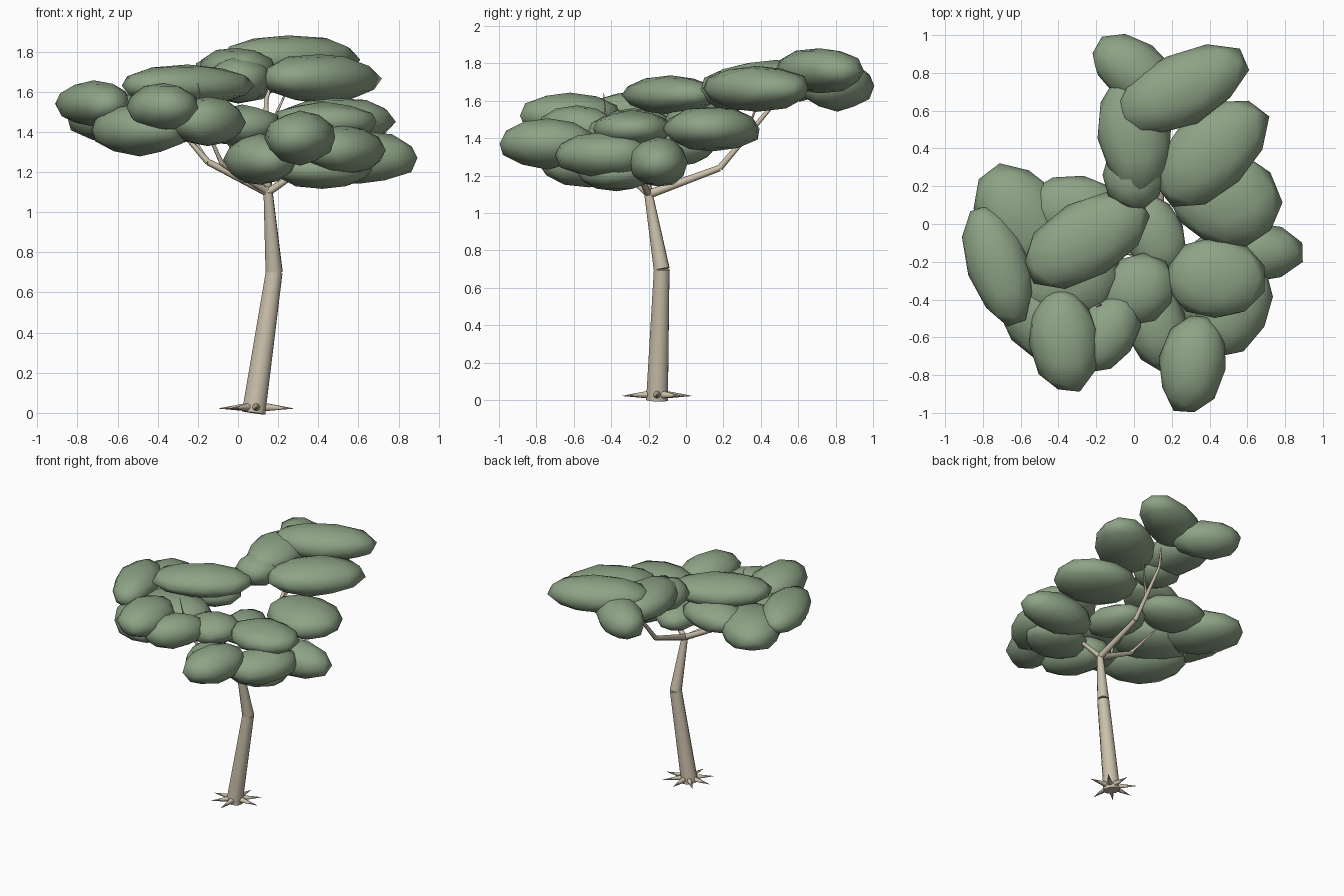
import bpy, bmesh, random
from math import radians, cos, sin
from mathutils import Vector, Matrix

random.seed(4)
if "Cube" in bpy.data.objects:
    bpy.data.objects.remove(bpy.data.objects["Cube"])


def make_material(name, colour):
    mat = bpy.data.materials.new(name)
    mat.use_nodes = True
    mat.diffuse_color = (*colour, 1)
    mat.node_tree.nodes["Principled BSDF"].inputs["Base Color"].default_value = (*colour, 1)
    return mat


leaf_green = make_material("leaf green", (0.27, 0.37, 0.24))
bark_beige = make_material("bark beige", (0.60, 0.53, 0.41))


def finish(name, bm, mat, angle):
    """Turn a bmesh into a named, smooth-shaded object."""
    mesh = bpy.data.meshes.new(name)
    bmesh.ops.recalc_face_normals(bm, faces=bm.faces)
    bm.to_mesh(mesh)
    bm.free()
    mesh.materials.append(mat)
    obj = bpy.data.objects.new(name, mesh)
    bpy.context.collection.objects.link(obj)
    bpy.ops.object.select_all(action="DESELECT")
    obj.select_set(True)
    bpy.context.view_layer.objects.active = obj
    bpy.ops.object.shade_smooth_by_angle(angle=radians(angle))


def add_cone(bm, start, end, r1, r2, sides):
    """Add one tapered round segment between two points."""
    start, end = Vector(start), Vector(end)
    axis = end - start
    turn = axis.to_track_quat("Z", "Y").to_matrix().to_4x4()
    place = Matrix.Translation((start + end) / 2) @ turn
    bmesh.ops.create_cone(bm, cap_ends=True, segments=sides, radius1=r1,
                          radius2=r2, depth=axis.length, matrix=place)


def limb(name, points, radii, sides=8):
    """Chain tapered segments along a bent path."""
    bm = bmesh.new()
    for i in range(len(points) - 1):
        add_cone(bm, points[i], points[i + 1], radii[i], radii[i + 1], sides)
    finish(name, bm, bark_beige, 50)


def leaf_clump(name, centre, half, angle):
    """A flattened, slightly uneven ellipsoid of foliage with coarse facets."""
    bm = bmesh.new()
    bmesh.ops.create_icosphere(bm, subdivisions=2, radius=1)
    for v in bm.verts:
        v.co *= random.uniform(0.98, 1.07)
    place = (Matrix.Translation(centre) @ Matrix.Rotation(radians(angle), 4, "Z")
             @ Matrix.Diagonal((*half, 1)))
    bm.transform(place)
    finish(name, bm, leaf_green, 60)


# Trunk, bent once halfway up
fork = (0.15, -0.2, 1.1)
limb("trunk", [(0.078, -0.155, 0), (0.18, -0.13, 0.7), fork], [0.06, 0.043, 0.023], 12)

# Roots: an open star of spikes around the foot
bm = bmesh.new()
foot = Vector((0.09, -0.155, 0.03))
for i in range(7):
    a = radians(45 * i)
    out = Vector((cos(a), sin(a), 0))
    add_cone(bm, foot + out * 0.02, foot + out * 0.185 - Vector((0, 0, 0.008)), 0.024, 0.001, 8)
finish("roots", bm, bark_beige, 50)

# Branches reaching into the three crowns
elbow = (-0.15, -0.22, 1.25)
limb("back_branch", [fork, (0.14, 0.18, 1.24), (0.14, 0.45, 1.56), (0.18, 0.52, 1.68)],
     [0.024, 0.017, 0.011, 0.005])
limb("left_branch", [fork, elbow, (-0.3, -0.2, 1.42)], [0.024, 0.016, 0.008])
limb("left_front_branch", [fork, (-0.08, -0.36, 1.24), (-0.16, -0.42, 1.42), (-0.2, -0.44, 1.64)],
     [0.018, 0.012, 0.007, 0.002])
limb("left_twig", [elbow, (-0.24, -0.05, 1.4)], [0.01, 0.005])
limb("right_branch", [fork, (0.3, -0.25, 1.2), (0.45, -0.3, 1.35)], [0.02, 0.014, 0.007])
limb("upper_twig", [(0.14, 0.3, 1.38), (0.25, 0.4, 1.62)], [0.009, 0.004])

# Foliage: centre x, y, z, half sizes, turn in degrees
back_crown = [
    (0.25, 0.715, 1.76, 0.37, 0.19, 0.12, 25),
    (0.41, 0.38, 1.665, 0.35, 0.215, 0.12, 43),
    (0, 0.48, 1.7, 0.32, 0.19, 0.12, 98),
    (0, 0.26, 1.66, 0.18, 0.16, 0.11, 90),
    (0, 0.81, 1.68, 0.25, 0.16, 0.13, -35),
]
left_crown = [
    (-0.25, -0.08, 1.63, 0.37, 0.2, 0.1, 30),
    (-0.6, 0.04, 1.47, 0.3, 0.22, 0.13, 125),
    (-0.72, -0.22, 1.54, 0.33, 0.16, 0.11, 108),
    (-0.3, 0.07, 1.5, 0.26, 0.18, 0.11, -10),
    (-0.49, -0.48, 1.41, 0.3, 0.2, 0.125, 130),
    (-0.37, -0.62, 1.52, 0.27, 0.18, 0.12, 95),
    (-0.15, -0.58, 1.45, 0.23, 0.16, 0.12, 55),
    (0.02, -0.35, 1.43, 0.2, 0.18, 0.1, 30),
    (-0.38, -0.28, 1.45, 0.3, 0.24, 0.11, 0),
]
right_crown = [
    (0.48, 0.14, 1.45, 0.3, 0.25, 0.12, -20),
    (0.43, -0.29, 1.45, 0.26, 0.21, 0.095, 0),
    (0.6, -0.15, 1.27, 0.3, 0.16, 0.13, 0),
    (0.53, -0.45, 1.31, 0.27, 0.18, 0.12, 60),
    (0.31, -0.74, 1.37, 0.26, 0.17, 0.13, 80),
    (0.11, -0.52, 1.26, 0.26, 0.16, 0.125, 110),
    (0.11, -0.06, 1.35, 0.22, 0.16, 0.1, 110),
    (0.42, -0.37, 1.21, 0.24, 0.2, 0.09, 10),
]
for crown, clumps in (("back", back_crown), ("left", left_crown), ("right", right_crown)):
    for i, c in enumerate(clumps):
        leaf_clump(f"{crown}_leaf_clump_{i + 1}", c[:3], c[3:6], c[6])
